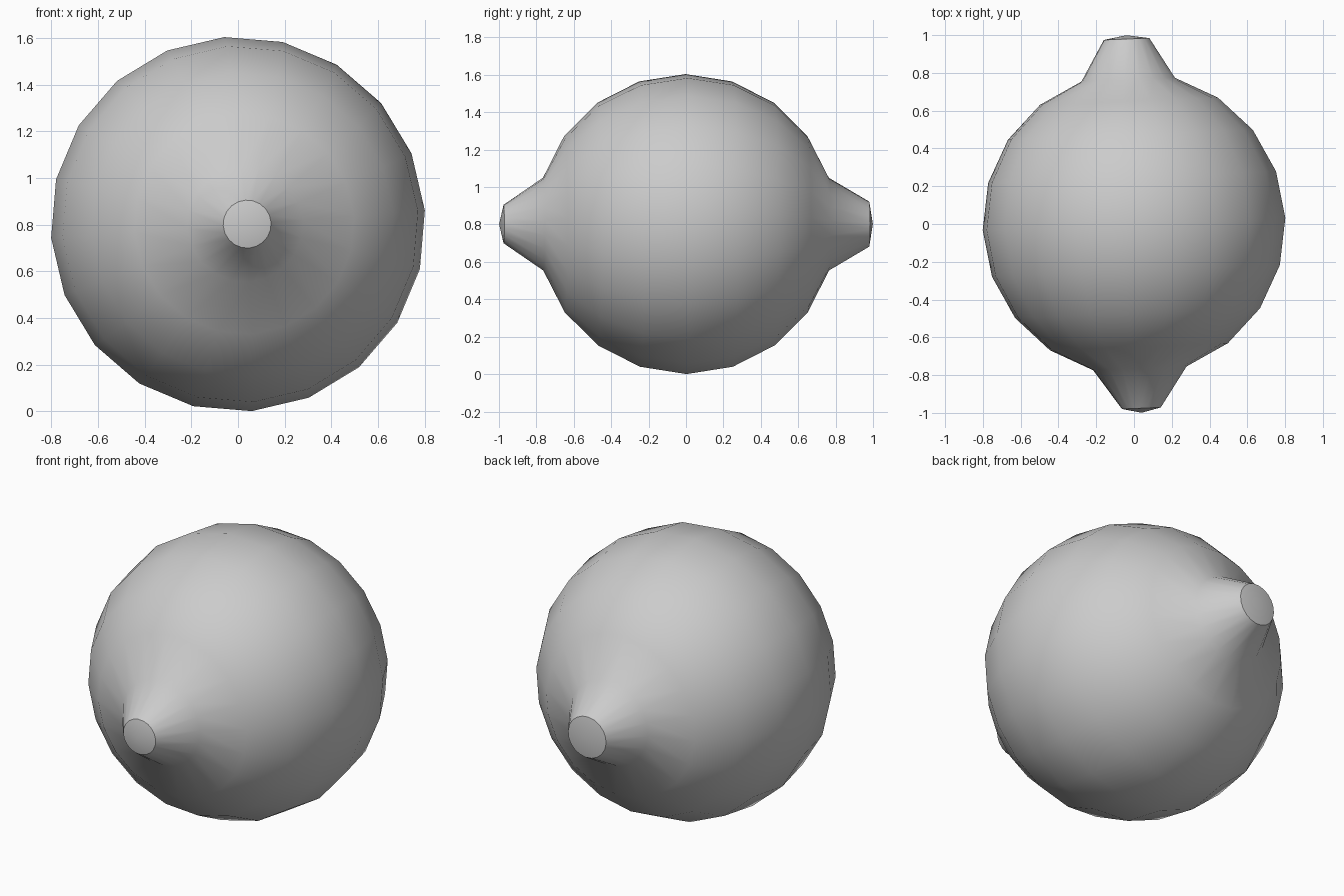
import bpy, bmesh
from math import sin, cos, radians, pi
from mathutils import Matrix

if "Cube" in bpy.data.objects:
    bpy.data.objects.remove(bpy.data.objects["Cube"])

SEGMENTS = 20
RADIUS = 0.804
CENTRE_Z = 0.802
TWIST = radians(-4.2)   # roll of the mesh about its long axis
YAW = radians(2.3)      # slight turn of the long axis about z

# profile as (radius, y): front tip, ball rings, back tip
profile = [(0, -1.0), (0.103, -0.976)]
profile += [(RADIUS * cos(radians(a)), RADIUS * sin(radians(a)))
            for a in range(-72, 73, 18)]
profile += [(0.121, 0.98), (0, 1.0)]


def lathe_y(name, points):
    bm = bmesh.new()
    rings = []
    for r, y in points:
        count = SEGMENTS if r else 1
        rings.append([bm.verts.new((r * sin(TWIST + 2 * pi * i / SEGMENTS), y,
                                    r * cos(TWIST + 2 * pi * i / SEGMENTS)))
                      for i in range(count)])
    for a, b in zip(rings, rings[1:]):
        for i in range(SEGMENTS):
            j = (i + 1) % SEGMENTS
            quad = [a[i % len(a)], a[j % len(a)], b[j % len(b)], b[i % len(b)]]
            bm.faces.new(list(dict.fromkeys(quad)))
    bmesh.ops.recalc_face_normals(bm, faces=bm.faces)
    bm.transform(Matrix.Translation((0, 0, CENTRE_Z)) @ Matrix.Rotation(YAW, 4, 'Z'))
    mesh = bpy.data.meshes.new(name)
    bm.to_mesh(mesh)
    bm.free()
    obj = bpy.data.objects.new(name, mesh)
    bpy.context.collection.objects.link(obj)
    return obj


# lemon-like ball with a blunt nub at each end
body = lathe_y("fruit_body", profile)
bpy.context.view_layer.objects.active = body
body.select_set(True)
bpy.ops.object.shade_smooth_by_angle(angle=radians(35))
